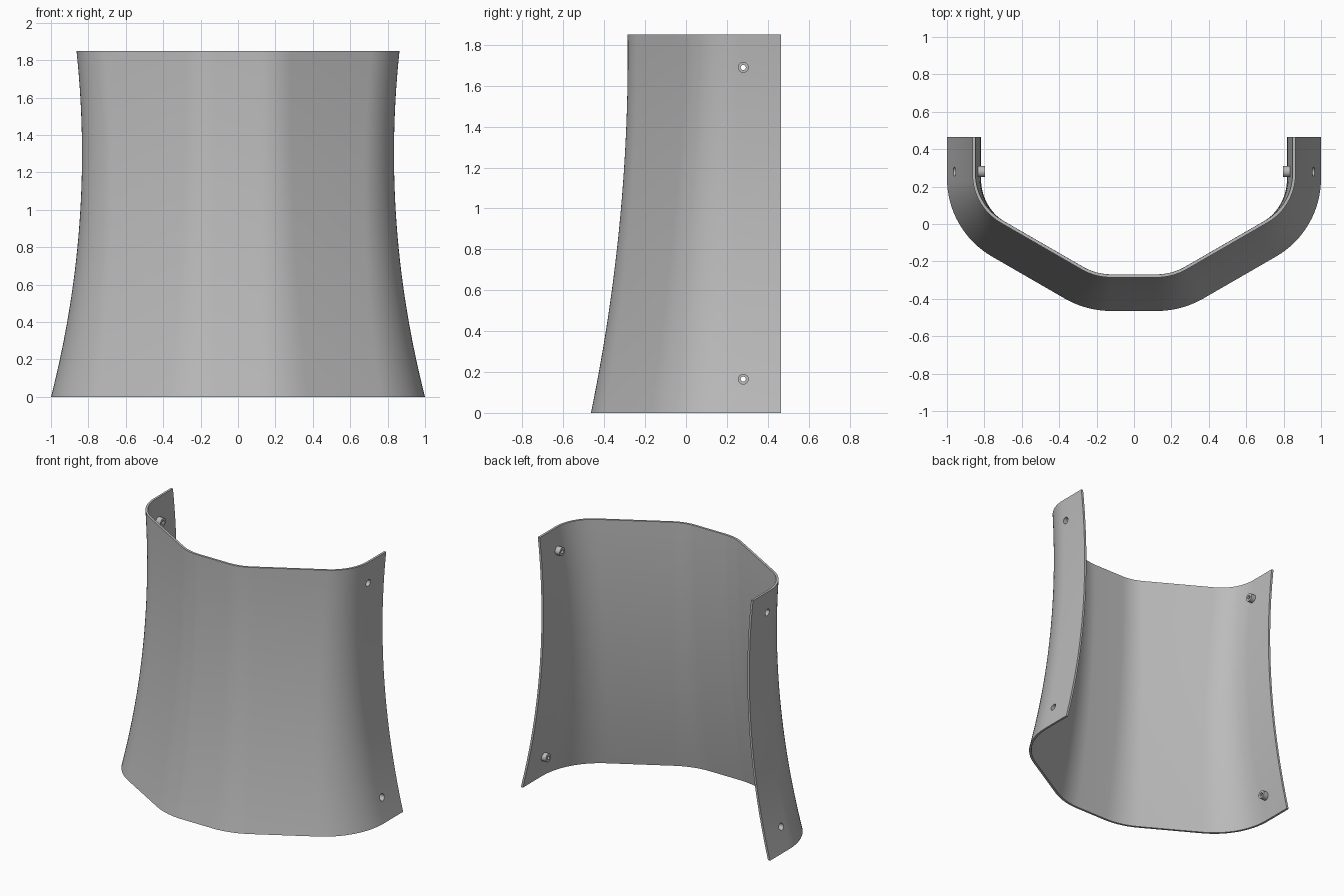
import bpy, bmesh, math
from mathutils import Vector, Matrix

if "Cube" in bpy.data.objects:
    bpy.data.objects.remove(bpy.data.objects["Cube"])

HEIGHT, BACK, WALL = 1.85, 0.465, 0.016
ROWS = 28
HOLE_Y, HOLE_HEIGHTS = 0.28, (0.165, 1.69)
BOSS_R, BORE_R, PIN_R = 0.03, 0.024, 0.0125

grey = bpy.data.materials.new("plain grey")
grey.use_nodes = True
colour = (0.5, 0.5, 0.5, 1)
grey.diffuse_color = colour
grey.node_tree.nodes["Principled BSDF"].inputs["Base Color"].default_value = colour


def make_object(name, bm):
    bmesh.ops.recalc_face_normals(bm, faces=bm.faces)
    mesh = bpy.data.meshes.new(name)
    bm.to_mesh(mesh)
    bm.free()
    mesh.materials.append(grey)
    obj = bpy.data.objects.new(name, mesh)
    bpy.context.collection.objects.link(obj)
    return obj


def smooth(obj):
    bpy.ops.object.select_all(action='DESELECT')
    obj.select_set(True)
    bpy.context.view_layer.objects.active = obj
    bpy.ops.object.shade_smooth_by_angle(angle=math.radians(30))


def half_width(z):
    return 0.834 + 0.098 * (z - 1.3) ** 2


def taper(z):
    # How far the front has moved back from its foot
    return 0.18 - 0.0588 * (z - 1.75) ** 2


def fillet(corner, before, after, radius, steps):
    # Arc of the given radius tangent to both sides of a corner
    u, v = (before - corner).normalized(), (after - corner).normalized()
    half = u.angle(v) / 2
    centre = corner + (u + v).normalized() * radius / math.sin(half)
    start = corner + u * radius / math.tan(half) - centre
    turn = start.angle_signed(corner + v * radius / math.tan(half) - centre)
    return [centre + Matrix.Rotation(-turn * i / steps, 2) @ start
            for i in range(steps + 1)]


def section(z, inset):
    # Plan outline at one height: side, slanted cheek, flat front, mirrored
    d = taper(z) + inset
    x = half_width(z) - inset
    slope = math.tan(math.radians(30))
    front = Vector((0.255 - d * math.tan(math.radians(15)), -0.465 + d))
    cheek = Vector((x, front.y + (x - front.x) * slope))
    end, middle = Vector((x, BACK)), Vector((0, front.y))
    half = [end]
    half += fillet(cheek, end, front, 0.48 - d, 16)
    half += fillet(front, cheek, middle, 0.5 - d, 10)
    return half + [Vector((-p.x, p.y)) for p in reversed(half)]


# Curved shell: closed outer and inner outline lofted upward
bm = bmesh.new()
rings = []
for i in range(ROWS + 1):
    z = HEIGHT * i / ROWS
    loop = section(z, 0) + section(z, WALL)[::-1]
    rings.append([bm.verts.new((p.x, p.y, z)) for p in loop])
n = len(rings[0])
for low, high in zip(rings, rings[1:]):
    for i in range(n):
        j = (i + 1) % n
        bm.faces.new((low[i], low[j], high[j], high[i]))
for ring in (rings[0], rings[-1]):
    for i in range(n // 2 - 1):
        bm.faces.new((ring[i], ring[i + 1], ring[n - 2 - i], ring[n - 1 - i]))
shell = make_object("curved_shell", bm)

# Screw holes through both sides
bm = bmesh.new()
for z in HOLE_HEIGHTS:
    place = Matrix.Translation((0, HOLE_Y, z)) @ Matrix.Rotation(math.pi / 2, 4, 'Y')
    bmesh.ops.create_cone(bm, cap_ends=True, segments=32, radius1=BORE_R,
                          radius2=BORE_R, depth=3, matrix=place)
cutter = make_object("hole_cutter", bm)
cut = shell.modifiers.new("screw holes", 'BOOLEAN')
cut.operation, cut.solver, cut.object = 'DIFFERENCE', 'EXACT', cutter
bpy.context.view_layer.objects.active = shell
bpy.ops.object.modifier_apply(modifier=cut.name)
bpy.data.objects.remove(cutter)
smooth(shell)

# Counterbored screw bosses on the inside
for side, word in ((1, "left"), (-1, "right")):
    for z, level in zip(HOLE_HEIGHTS, ("lower", "upper")):
        root = half_width(z) - 0.009
        tip = half_width(z) - WALL - 0.036
        ledge = tip + 0.014
        profile = [(root, BOSS_R), (tip, BOSS_R), (tip, PIN_R),
                   (ledge, PIN_R), (ledge, BORE_R), (root, BORE_R)]
        bm = bmesh.new()
        pts = [bm.verts.new((side * x, HOLE_Y, z + r)) for x, r in profile]
        edges = [bm.edges.new((pts[i - 1], pts[i])) for i in range(len(pts))]
        bmesh.ops.spin(bm, geom=pts + edges, cent=(0, HOLE_Y, z), axis=(1, 0, 0),
                       angle=math.tau, steps=32)
        bmesh.ops.remove_doubles(bm, verts=bm.verts, dist=0.0005)
        smooth(make_object(f"{level}_{word}_screw_boss", bm))
